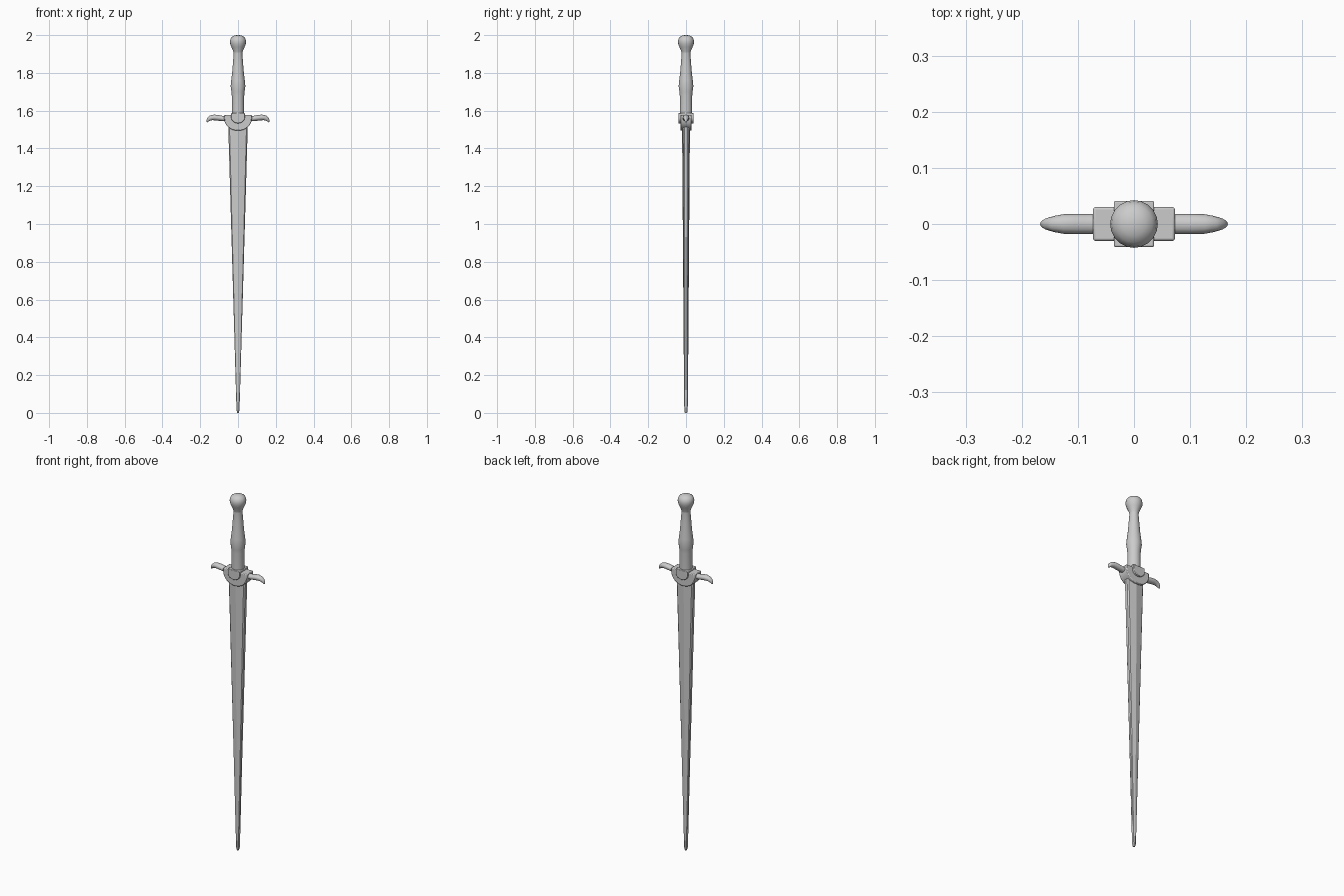
import bpy, bmesh
from math import sin, cos, pi

if "Cube" in bpy.data.objects:
    bpy.data.objects.remove(bpy.data.objects["Cube"])


def loft(name, rings, angle=40):
    """Skin a list of closed point rings and cap both ends."""
    bm = bmesh.new()
    loops = [[bm.verts.new(p) for p in ring] for ring in rings]
    n = len(loops[0])
    for a, b in zip(loops, loops[1:]):
        for i in range(n):
            bm.faces.new((a[i], a[(i + 1) % n], b[(i + 1) % n], b[i]))
    bm.faces.new(loops[0])
    bm.faces.new(loops[-1])
    bmesh.ops.recalc_face_normals(bm, faces=bm.faces)
    mesh = bpy.data.meshes.new(name)
    bm.to_mesh(mesh)
    bm.free()
    obj = bpy.data.objects.new(name, mesh)
    bpy.context.collection.objects.link(obj)
    bpy.ops.object.select_all(action='DESELECT')
    bpy.context.view_layer.objects.active = obj
    obj.select_set(True)
    bpy.ops.object.shade_smooth_by_angle(angle=angle * pi / 180)
    return obj


def turned(name, profile, sides):
    """Round part from (radius, z) pairs."""
    return loft(name, [[(r * cos(2 * pi * i / sides), r * sin(2 * pi * i / sides), z)
                        for i in range(sides)] for r, z in profile])


def half_disc(name, rx, depth, z_top, z_mid, z_low, bevel, steps=16):
    """Flat-topped half ellipse extruded from front to back."""
    outline = [(rx, z_top)] + [(rx * cos(pi * i / steps), z_mid - (z_mid - z_low) * sin(pi * i / steps))
                               for i in range(steps + 1)] + [(-rx, z_top)]
    obj = loft(name, [[(x, y, z) for x, z in outline] for y in (-depth, depth)])
    mod = obj.modifiers.new("soft_edge", 'BEVEL')
    mod.width, mod.segments, mod.limit_method = bevel, 2, 'ANGLE'
    return obj


# Blade: ridged faces with blunt bevelled edges, tapering to a small tip
def blade_ring(w, t, z):
    quarter = [(w, 0.4 * t), (0.87 * w, 0.72 * t), (0, t)]
    upper = quarter + [(-x, y) for x, y in quarter[1::-1]]
    return [(x, y, z) for x, y in upper] + [(-x, -y, z) for x, y in upper]


loft("blade", [blade_ring(*s) for s in
               [(0.004, 0.006, 0), (0.008, 0.009, 0.015), (0.011, 0.0105, 0.12),
                (0.052, 0.021, 1.53)]], 15)

# Grip
turned("grip", [(0.033, 1.55), (0.033, 1.68), (0.035, 1.70), (0.039, 1.73), (0.036, 1.76),
                (0.031, 1.80), (0.027, 1.85), (0.023, 1.90), (0.024, 1.915)], 20)

# Pommel
turned("pommel", [(0.023, 1.905), (0.027, 1.92), (0.035, 1.937), (0.041, 1.953), (0.0425, 1.967),
                  (0.040, 1.98), (0.033, 1.99), (0.021, 1.997), (0.007, 2.0)], 20)

# Guard centre: broad half disc with a smaller raised boss through it
half_disc("guard_block", 0.073, 0.03, 1.578, 1.558, 1.494, 0.004)
half_disc("guard_boss", 0.036, 0.041, 1.588, 1.563, 1.533, 0.003)

# Guard arms: drooping horns, mirrored across x
arm = []
for x, z, half_y, half_z, tilt in [(0.05, 1.558, 0.018, 0.014, 0), (0.08, 1.558, 0.018, 0.014, 0),
                                   (0.105, 1.562, 0.018, 0.015, 0.05), (0.125, 1.564, 0.0175, 0.015, -0.1),
                                   (0.142, 1.562, 0.0145, 0.014, -0.45), (0.154, 1.555, 0.011, 0.011, -0.8),
                                   (0.161, 1.546, 0.007, 0.007, -1.1), (0.165, 1.539, 0.002, 0.002, -1.3)]:
    arm.append([(x - half_z * sin(pi * i / 6) * sin(tilt), half_y * cos(pi * i / 6),
                 z + half_z * sin(pi * i / 6) * cos(tilt)) for i in range(12)])
horn = loft("guard_arm", arm)
horn.modifiers.new("mirror", 'MIRROR').use_axis = (True, False, False)
